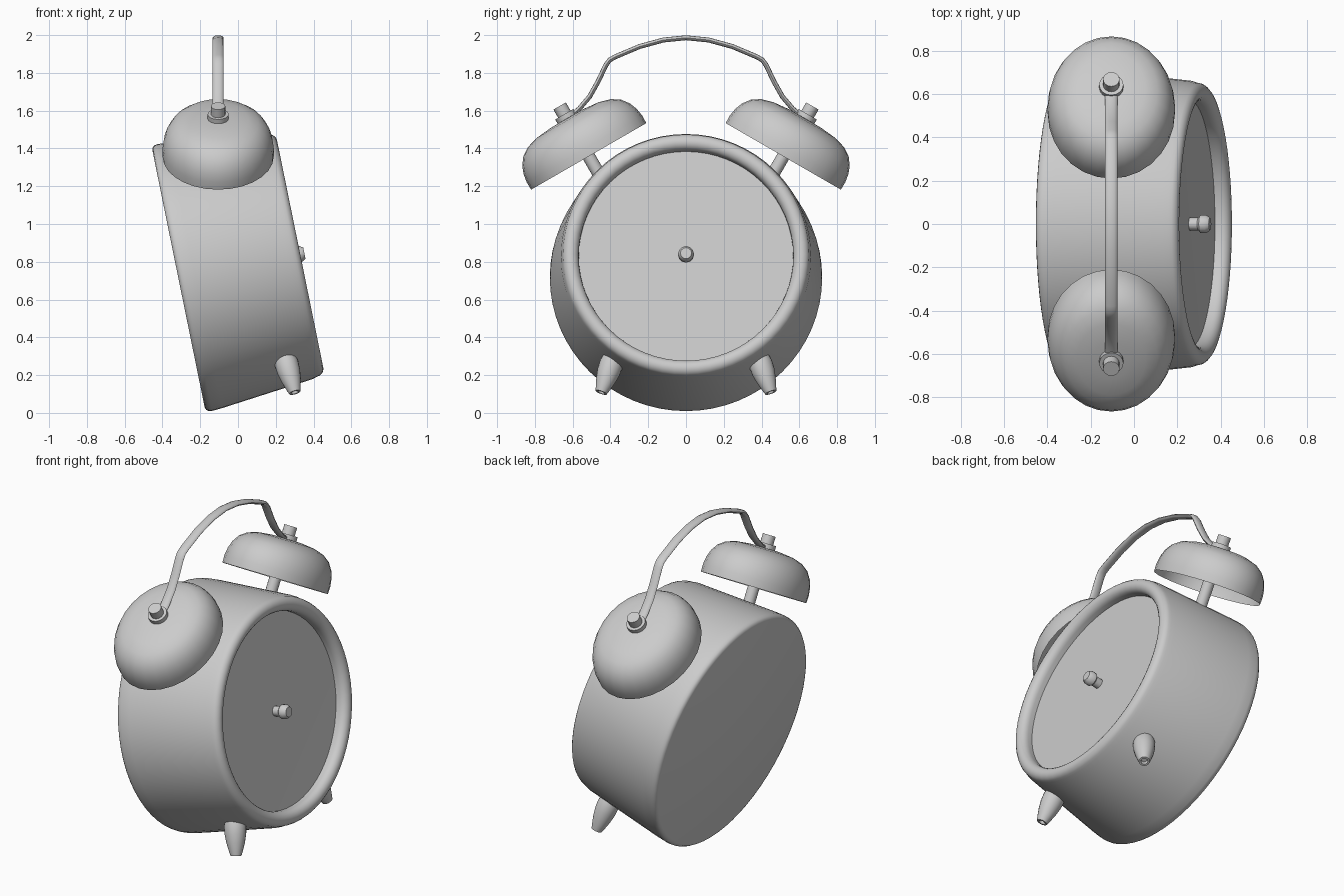
import bpy, bmesh
from math import radians, sin, cos, pi
from mathutils import Matrix, Vector

if "Cube" in bpy.data.objects:
    bpy.data.objects.remove(bpy.data.objects["Cube"])


def finish(name, bm, matrix, angle=40):
    bmesh.ops.remove_doubles(bm, verts=bm.verts, dist=1e-5)
    bmesh.ops.recalc_face_normals(bm, faces=bm.faces)
    bm.transform(matrix)
    me = bpy.data.meshes.new(name)
    bm.to_mesh(me)
    bm.free()
    ob = bpy.data.objects.new(name, me)
    bpy.context.collection.objects.link(ob)
    bpy.ops.object.select_all(action='DESELECT')
    ob.select_set(True)
    bpy.context.view_layer.objects.active = ob
    bpy.ops.object.shade_smooth_by_angle(angle=radians(angle))
    return ob


def lathe(name, profile, matrix, segs=32):
    """Spin (radius, height) points around local z."""
    bm = bmesh.new()
    vs = [bm.verts.new((r, 0, h)) for r, h in profile]
    es = [bm.edges.new(p) for p in zip(vs, vs[1:])]
    bmesh.ops.spin(bm, geom=vs + es, cent=(0, 0, 0), axis=(0, 0, 1),
                   angle=2 * pi, steps=segs, use_merge=False)
    return finish(name, bm, matrix)


# Clock case, tilted back, facing +x
body_m = Matrix.Translation((-0.315, 0, 0.71)) @ Matrix.Rotation(radians(78.5), 4, 'Y')
ring = [(0.611 + 0.043 * cos(a), 0.615 + 0.043 * sin(a))
        for a in [radians(d) for d in range(0, 181, 20)]]
lathe("case", [(0, 0), (0.695, 0), (0.709, 0.005), (0.718, 0.016), (0.721, 0.035),
               (0.717, 0.09), (0.662, 0.59)] + ring + [(0.568, 0.588), (0, 0.585)],
      body_m, 64)

# Centre knob on the dial
lathe("dial_knob", [(0, 0.58), (0.03, 0.58), (0.03, 0.625), (0.042, 0.635),
                    (0.042, 0.662), (0.03, 0.68), (0, 0.68)], body_m, 12)

for side, tag in ((1, "right"), (-1, "left")):
    # Bell, oval in plan, leaning outwards
    bell_m = (Matrix.Translation((-0.105, side * 0.515, 1.358))
              @ Matrix.Rotation(radians(-30 * side), 4, 'X'))
    lathe("bell_" + tag, [(0.352, 0), (0.353, 0.045), (0.346, 0.09), (0.33, 0.132),
                          (0.3, 0.173), (0.255, 0.203), (0.19, 0.222),
                          (0.1, 0.231), (0, 0.233)],
          bell_m @ Matrix.Diagonal((0.836, 1, 1, 1)), 28)
    # Post through the bell, washer and bolt
    lathe("bell_post_" + tag, [(0, -0.15), (0.034, -0.15), (0.034, 0.23), (0, 0.23)], bell_m, 16)
    lathe("bell_bolt_" + tag, [(0, 0.225), (0.056, 0.225), (0.056, 0.258), (0.038, 0.258),
                               (0.038, 0.308), (0, 0.308)], bell_m, 16)
    # Barrel-shaped foot with a dimpled tip
    axis = Vector((0.053, side * 0.066, -0.185))
    foot_m = (Matrix.Translation((0.243, side * 0.377, 0.31))
              @ axis.to_track_quat('Z', 'Y').to_matrix().to_4x4())
    lathe("foot_" + tag, [(0, -0.03), (0.04, -0.03), (0.056, 0.01), (0.063, 0.055), (0.061, 0.1),
                          (0.052, 0.15), (0.038, 0.2), (0.031, 0.222),
                          (0.02, 0.222), (0.015, 0.207), (0, 0.207)], foot_m, 20)

# Carrying handle: oval strap swept along an arch
half = [(0.605, 1.575), (0.565, 1.61), (0.51, 1.675), (0.464, 1.757), (0.425, 1.84),
        (0.405, 1.868), (0.375, 1.885), (0.245, 1.94), (0.12, 1.974)]
path = [Vector((0, y, z)) for y, z in half] + [Vector((0, 0, 1.986))]
path += [Vector((0, -y, z)) for y, z in reversed(half)]
bm = bmesh.new()
rings = []
for i, p in enumerate(path):
    t = (path[min(i + 1, len(path) - 1)] - path[max(i - 1, 0)]).normalized()
    n = Vector((0, -t.z, t.y))
    rings.append([bm.verts.new(p + Vector((0.029 * cos(a), 0, 0)) + n * 0.013 * sin(a))
                  for a in [2 * pi * k / 12 for k in range(12)]])
for a, b in zip(rings, rings[1:]):
    for k in range(12):
        j = (k + 1) % 12
        bm.faces.new((a[k], a[j], b[j], b[k]))
bm.faces.new(rings[0])
bm.faces.new(rings[-1])
finish("handle", bm, Matrix.Translation((-0.105, 0, 0)))
